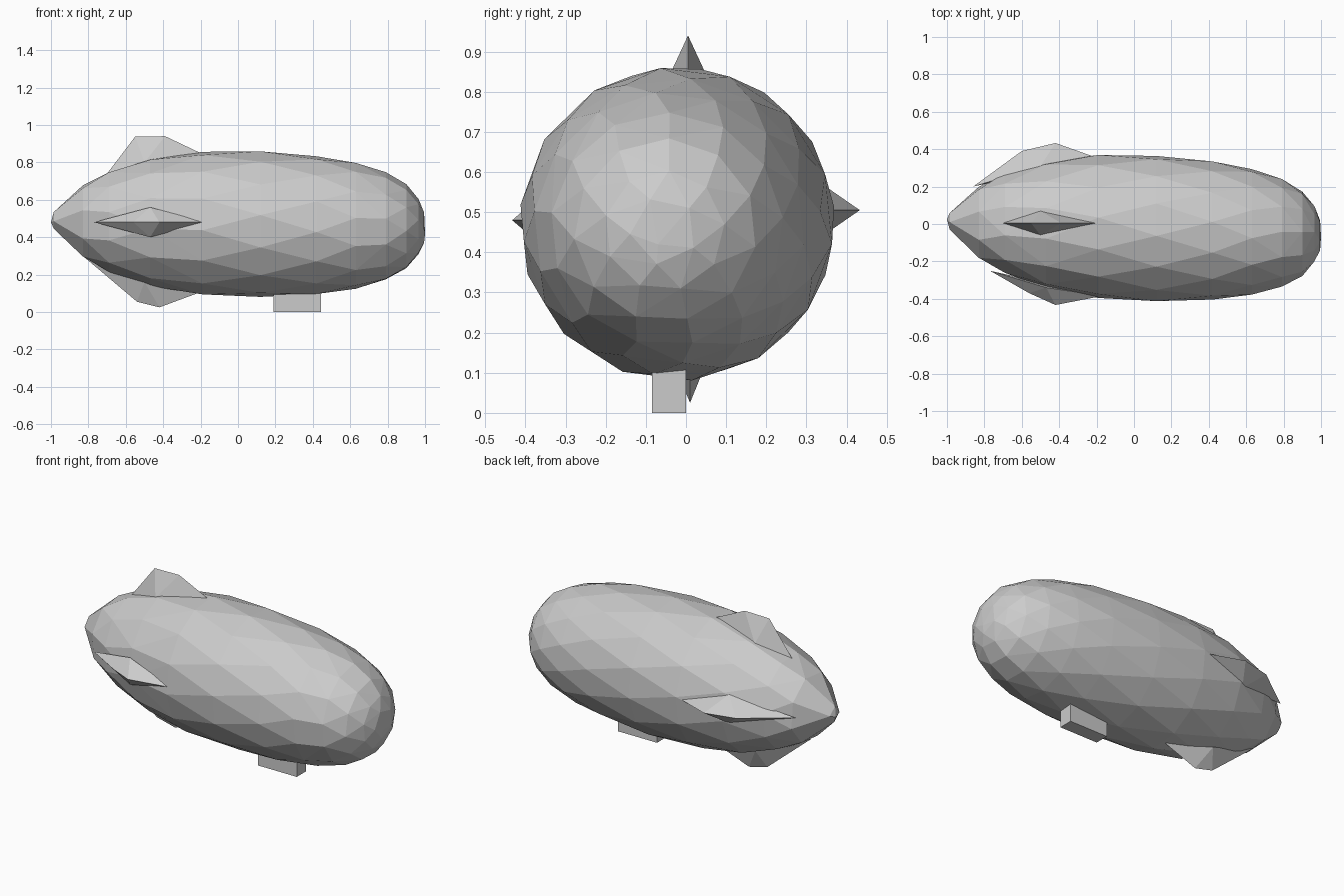
import bpy, bmesh, math
from mathutils import Vector

if "Cube" in bpy.data.objects:
    bpy.data.objects.remove(bpy.data.objects["Cube"])


def hull_object(name, points):
    """Flat-faced solid wrapped around a set of points."""
    bm = bmesh.new()
    for p in points:
        bm.verts.new(p)
    res = bmesh.ops.convex_hull(bm, input=bm.verts[:])
    loose = [v for v in bm.verts if not v.link_faces]
    bmesh.ops.delete(bm, geom=loose, context='VERTS')
    bmesh.ops.recalc_face_normals(bm, faces=bm.faces[:])
    mesh = bpy.data.meshes.new(name)
    bm.to_mesh(mesh)
    bm.free()
    ob = bpy.data.objects.new(name, mesh)
    bpy.context.collection.objects.link(ob)
    return ob


def axis(x):
    """Centre of the slightly yawed and pitched envelope at station x."""
    return Vector((x, -0.02 - 0.035 * x, 0.472 - 0.018 * x))


# Envelope: staggered rings of (x, radius, sides)
rings = [(-0.985, 0.045, 4), (-0.83, 0.198, 8), (-0.69, 0.27, 11),
         (-0.47, 0.342, 13), (-0.19, 0.384, 14), (0.12, 0.391, 14),
         (0.42, 0.371, 14), (0.63, 0.338, 14), (0.79, 0.29, 13),
         (0.9, 0.228, 11), (0.965, 0.15, 9), (0.995, 0.085, 5)]
pts = [Vector((-1, 0.025, 0.48))]
for i, (x, r, n) in enumerate(rings):
    for k in range(n):
        a = 2 * math.pi * (k + 0.5 * (i % 2)) / n + 0.1
        pts.append(axis(x) + Vector((0, r * math.cos(a), r * math.sin(a))))
pts.append(Vector((1, -0.07, 0.42)))
hull_object("envelope", pts)

# Tail fins: angle, centre (y, z), outline (x, distance), root bulge (x, distance, half width)
fins = [
    ("top_fin", 90, (0.005, 0.48),
     [(-0.70, 0.26), (-0.55, 0.457), (-0.39, 0.46), (-0.19, 0.365)], (-0.5, 0.32, 0.065)),
    ("bottom_fin", 270, (0.01, 0.48),
     [(-0.83, 0.18), (-0.54, 0.425), (-0.42, 0.455), (-0.19, 0.37)], (-0.5, 0.32, 0.055)),
    ("right_fin", 0, (0, 0.505),
     [(-0.86, 0.2), (-0.60, 0.39), (-0.42, 0.433), (-0.20, 0.355)], (-0.5, 0.31, 0.085)),
    ("left_fin", 180, (0, 0.48),
     [(-0.77, 0.25), (-0.56, 0.37), (-0.42, 0.433), (-0.17, 0.385)], (-0.47, 0.34, 0.08)),
]
for name, deg, (cy, cz), outline, (bx, bd, bw) in fins:
    c, s = math.cos(math.radians(deg)), math.sin(math.radians(deg))
    local = [(x, d, 0) for x, d in outline] + [(bx, bd, bw), (bx, bd, -bw)]
    hull_object(name, [(x, cy + d * c - t * s, cz + d * s + t * c) for x, d, t in local])

# Gondola under the envelope
bpy.ops.mesh.primitive_cube_add(size=1, location=(0.3175, -0.0425, 0.065))
gondola = bpy.context.object
gondola.name = "gondola"
gondola.scale = (0.255, 0.085, 0.13)
